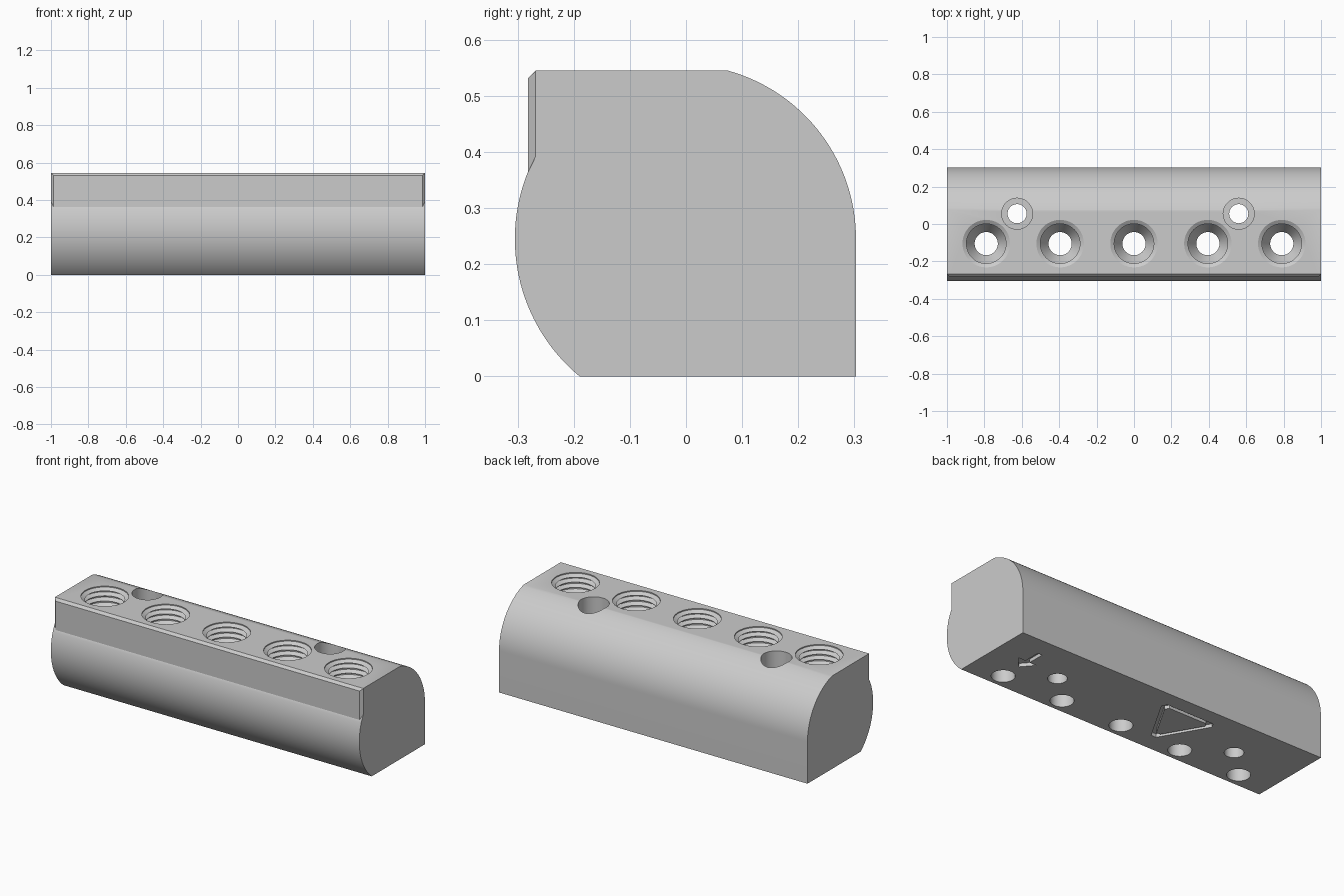
import bpy, bmesh, math
from math import cos, sin, pi, radians

cube = bpy.data.objects.get("Cube")
if cube:
    bpy.data.objects.remove(cube)

TOP = 0.545

grey = bpy.data.materials.new("neutral grey")
grey.use_nodes = True
COLOUR = (0.6, 0.6, 0.6, 1)
grey.diffuse_color = COLOUR
grey.node_tree.nodes["Principled BSDF"].inputs["Base Color"].default_value = COLOUR


def make_object(name, bm):
    bmesh.ops.recalc_face_normals(bm, faces=bm.faces)
    mesh = bpy.data.meshes.new(name)
    bm.to_mesh(mesh)
    bm.free()
    mesh.materials.append(grey)
    obj = bpy.data.objects.new(name, mesh)
    bpy.context.collection.objects.link(obj)
    return obj


def bridge(bm, a, b):
    for i in range(len(a)):
        j = (i + 1) % len(a)
        bm.faces.new((a[i], a[j], b[j], b[i]))


def loop(bm, points):
    return [bm.verts.new(p) for p in points]


def arc(cy, cz, r, start, end, steps):
    return [(cy + r * cos(start + (end - start) * i / steps),
             cz + r * sin(start + (end - start) * i / steps)) for i in range(steps + 1)]


# Cross-section: bulging front, raised lip, flat top, rounded back
def section(lip):
    front = arc(0.013, 0.245, 0.318, pi + math.asin(0.245 / 0.318),
                pi - math.asin(0.115 / 0.318), 36)
    back = arc(-0.008, 0.245, 0.311, math.acos(0.083 / 0.311), 0, 32)
    if lip:
        edge = [(-0.282, 0.362), (-0.282, 0.531), (-0.268, TOP)]
    else:
        edge = [(-0.268, 0.392), (-0.268, TOP - 0.001), (-0.268, TOP)]
    return front + edge + back + [(0.303, 0)]


# Body lofted along x, with the lip chamfered at both ends
bm = bmesh.new()
rings = [loop(bm, [(x, y, z) for y, z in section(abs(x) < 1)])
         for x in (-1, -0.986, 0.986, 1)]
for a, b in zip(rings, rings[1:]):
    bridge(bm, a, b)
bm.faces.new(rings[0])
bm.faces.new(rings[-1])
body = make_object("manifold_block", bm)


# Cutter helpers
def lathe(bm, x, y, profile, sides=48):
    rings = [loop(bm, [(x + r * cos(2 * pi * i / sides), y + r * sin(2 * pi * i / sides), z)
                       for i in range(sides)]) for r, z in profile]
    for a, b in zip(rings, rings[1:]):
        bridge(bm, a, b)
    bm.faces.new(rings[0])
    bm.faces.new(rings[-1])


def prism(bm, points, z0, z1):
    low, high = (loop(bm, [(x, y, z) for x, y in points]) for z in (z0, z1))
    bridge(bm, low, high)
    bm.faces.new(low)
    bm.faces.new(high)


bm = bmesh.new()

# Threaded ports: bore, cone, thread ridges, open mouth
PITCH, MINOR, MAJOR = 0.031, 0.106, 0.127
port = [(0.062, -0.1), (0.062, 0.16), (MINOR, 0.23)]
z = 0.25
while z + PITCH < TOP:
    port += [(MINOR, z), (MAJOR, z + 0.013), (MAJOR, z + 0.018), (MINOR, z + PITCH - 0.003)]
    z += PITCH
port += [(MAJOR, TOP - 0.006), (MAJOR, TOP + 0.1)]
for i in range(-2, 3):
    lathe(bm, i * 0.395, -0.105, port)

# Counterbored bolt holes
for x in (-0.625, 0.56):
    lathe(bm, x, 0.055, [(0.051, -0.1), (0.051, 0.25), (0.083, 0.25), (0.083, TOP + 0.1)])

# Triangular outline groove under the block
DEPTH = 0.02


def triangle(scale, z):
    return [(-0.2 + scale * cos(radians(a + d)), 0.105 + scale * sin(radians(a + d)), z)
            for a in (30, 150, 270) for d in (-5, 5)]


frame = [loop(bm, triangle(s, z)) for s, z in
         ((0.187, -0.1), (0.187, DEPTH), (0.15, DEPTH), (0.15, -0.1))]
for i in range(4):
    bridge(bm, frame[i], frame[(i + 1) % 4])

# Engraved arrow under the block
half = [(0, 0.02), (0.06, 0.09), (0.014, 0.09), (0.014, 0.19)]
outline = half + [(-x, y) for x, y in reversed(half[1:])]
prism(bm, [(0.79 + x, y) for x, y in outline], -0.1, DEPTH)

cutter = make_object("hole_cutter", bm)
cutter.hide_render = True

# Cut everything and bake the result
mod = body.modifiers.new("holes", "BOOLEAN")
mod.operation = "DIFFERENCE"
mod.solver = "EXACT"
mod.object = cutter
bpy.ops.object.select_all(action="DESELECT")
body.select_set(True)
bpy.context.view_layer.objects.active = body
bpy.ops.object.modifier_apply(modifier=mod.name)
bpy.data.objects.remove(cutter)
bpy.ops.object.shade_smooth_by_angle(angle=radians(25))
